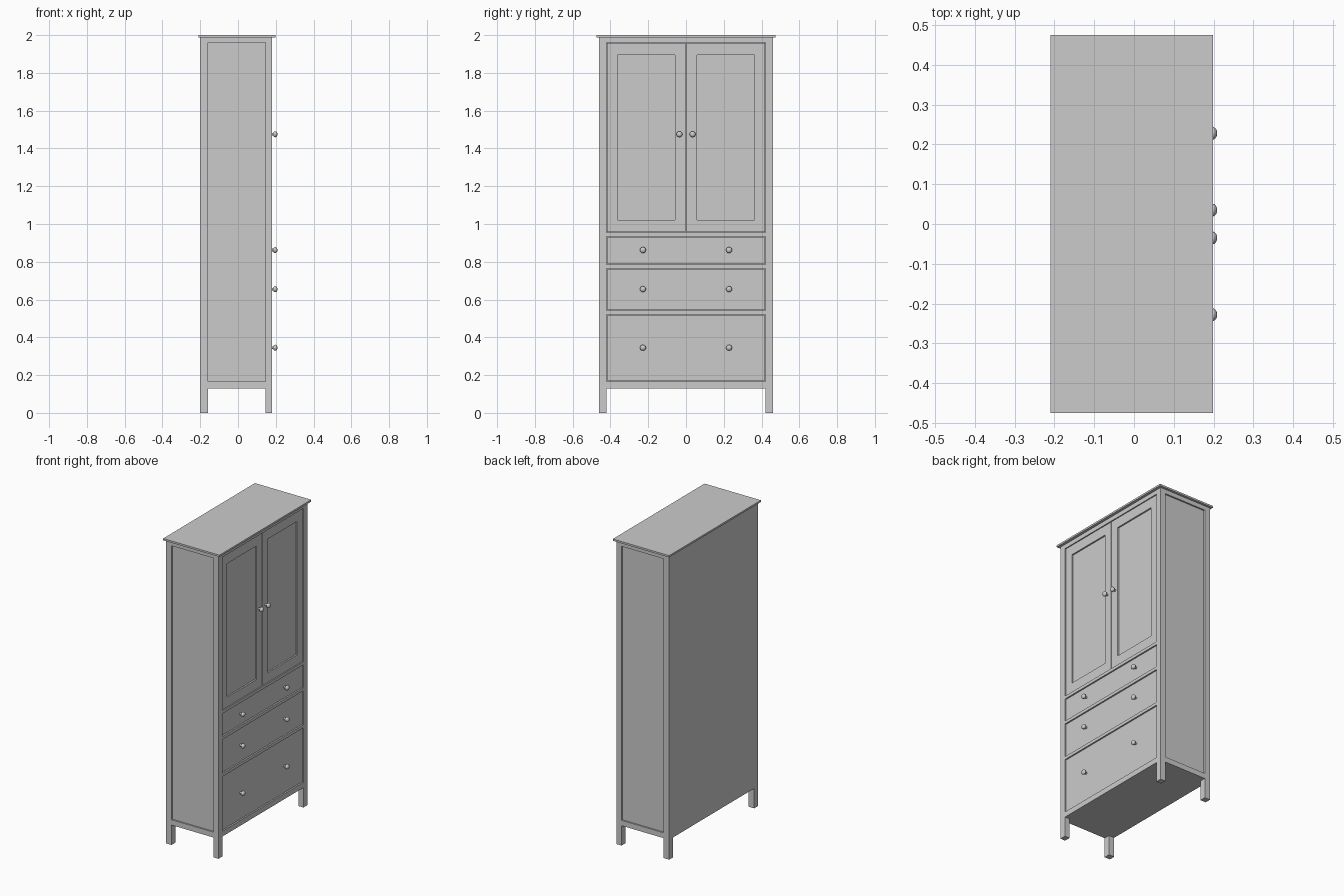
import bpy
from math import radians

if "Cube" in bpy.data.objects:
    bpy.data.objects.remove(bpy.data.objects["Cube"])


def material(name, color):
    m = bpy.data.materials.new(name)
    m.use_nodes = True
    m.diffuse_color = color
    m.node_tree.nodes["Principled BSDF"].inputs["Base Color"].default_value = color
    return m


paint = material("light grey paint", (0.6, 0.6, 0.6, 1))


def box(name, x, y, z):
    """Box from (min, max) pairs along each axis."""
    bpy.ops.mesh.primitive_cube_add(size=1, location=[sum(r) / 2 for r in (x, y, z)])
    ob = bpy.context.object
    ob.name = name
    ob.scale = [r[1] - r[0] for r in (x, y, z)]
    bpy.ops.object.transform_apply(location=False, rotation=False, scale=True)
    ob.data.materials.append(paint)
    return ob


def knob(name, y, z):
    """Flattened round knob on a short stem, pointing along +x."""
    bpy.ops.mesh.primitive_uv_sphere_add(segments=16, ring_count=10, radius=1, location=(0.197, y, z),
                                         rotation=(0, radians(90), 0))
    ob = bpy.context.object
    ob.name = name
    ob.scale = (0.016, 0.016, 0.012)
    ob.data.materials.append(paint)
    bpy.ops.object.shade_smooth()
    bpy.ops.mesh.primitive_cylinder_add(vertices=12, radius=0.007, depth=0.024, location=(0.182, y, z),
                                        rotation=(0, radians(90), 0))
    stem = bpy.context.object
    stem.name = name + "_stem"
    stem.data.materials.append(paint)
    bpy.ops.object.shade_smooth_by_angle(angle=radians(40))


BACK, FRONT = -0.20, 0.18
REAR_IN, FRONT_IN = -0.16, 0.145      # inner faces of the corner posts
HALF, INNER = 0.46, 0.42              # half width outside and between posts
BASE, TOP = 0.13, 1.988
FACE = FRONT - 0.005                  # drawer and door faces sit slightly back

# Carcass and top board
box("carcass", (BACK, 0.16), (-INNER, INNER), (BASE, TOP))
box("top_board", (-0.21, 0.198), (-0.475, 0.475), (TOP, 2.0))

# Corner posts, side rails and recessed side panels
for side, s in (("right", -1), ("left", 1)):
    outer = sorted((s * INNER, s * HALF))
    box(side + "_rear_post", (BACK, REAR_IN), outer, (0, TOP))
    box(side + "_front_post", (FRONT_IN, FRONT), outer, (0, TOP))
    box(side + "_bottom_rail", (REAR_IN, FRONT_IN), outer, (BASE, 0.165))
    box(side + "_top_rail", (REAR_IN, FRONT_IN), outer, (1.96, TOP))
    box(side + "_panel", (REAR_IN, FRONT_IN), sorted((s * INNER, s * 0.45)), (0.165, 1.96))

# Front rails between the openings
rails = [(BASE, 0.165), (0.522, 0.542), (0.765, 0.785), (0.935, 0.955), (1.96, TOP)]
for i, z in enumerate(rails):
    box(f"front_rail_{i + 1}", (0.16, FRONT), (-INNER, INNER), z)

# Drawers with two knobs each
gap = 0.004
for i, knob_z in enumerate((0.345, 0.655, 0.862)):
    low, high = rails[i][1] + gap, rails[i + 1][0] - gap
    box(f"drawer_{i + 1}", (0.16, FACE), (-INNER + gap, INNER - gap), (low, high))
    for side, s in (("right", -1), ("left", 1)):
        knob(f"drawer_{i + 1}_{side}_knob", s * 0.228, knob_z)

# Doors: two stiles, two rails, and a panel set back
low, high = 0.957, 1.958
for side, s in (("right", -1), ("left", 1)):
    a, b, c, d = 0.002, 0.057, 0.363, 0.418
    span = lambda p, q: sorted((s * p, s * q))
    box(side + "_door_inner_stile", (0.16, FACE), span(a, b), (low, high))
    box(side + "_door_outer_stile", (0.16, FACE), span(c, d), (low, high))
    box(side + "_door_bottom_rail", (0.16, FACE), span(b, c), (low, low + 0.063))
    box(side + "_door_top_rail", (0.16, FACE), span(b, c), (high - 0.063, high))
    box(side + "_door_panel", (0.16, FACE - 0.01), span(b, c), (low + 0.063, high - 0.063))
    knob(side + "_door_knob", s * 0.035, 1.475)
